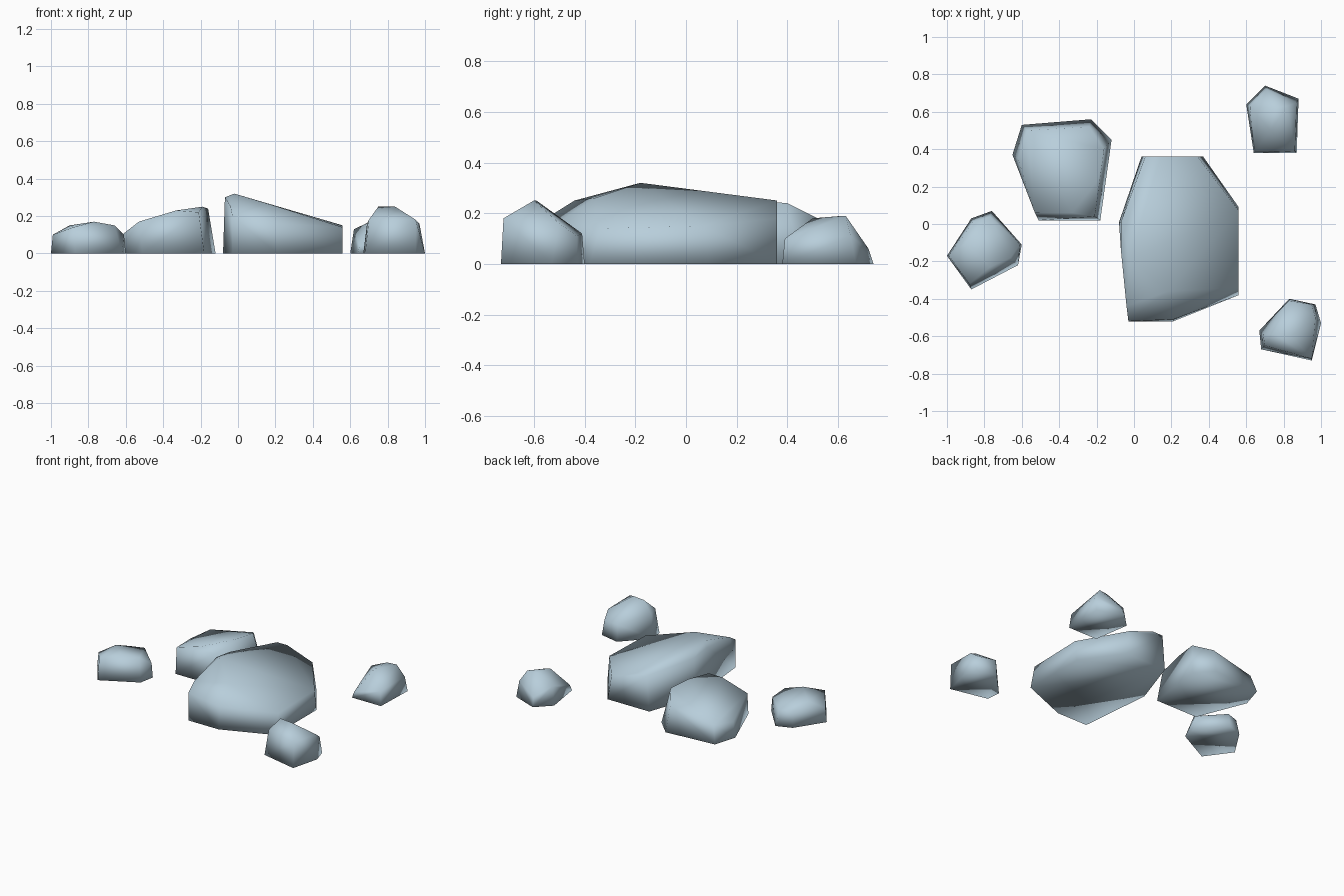
import bpy
import bmesh

default_cube = bpy.data.objects.get("Cube")
if default_cube:
    bpy.data.objects.remove(default_cube, do_unlink=True)

# Single pale stone colour
stone = bpy.data.materials.new("pale_blue_grey_stone")
stone.use_nodes = True
stone_colour = (0.48, 0.62, 0.71, 1)
stone.diffuse_color = stone_colour
stone.node_tree.nodes["Principled BSDF"].inputs["Base Color"].default_value = stone_colour


def make_rock(name, footprint, crown):
    """Wrap a convex stone skin around a ground outline and its crown points."""
    bm = bmesh.new()
    for x, y in footprint:
        bm.verts.new((x, y, 0))
    for point in crown:
        bm.verts.new(point)
    hull = bmesh.ops.convex_hull(bm, input=bm.verts[:], use_existing_faces=False)
    # Drop any points that ended up inside the skin
    inside = [v for v in hull["geom_interior"] if isinstance(v, bmesh.types.BMVert)]
    bmesh.ops.delete(bm, geom=inside, context="VERTS")
    loose = [v for v in bm.verts if not v.link_faces]
    bmesh.ops.delete(bm, geom=loose, context="VERTS")
    bmesh.ops.recalc_face_normals(bm, faces=bm.faces[:])
    for face in bm.faces:
        face.smooth = True

    mesh = bpy.data.meshes.new(name)
    bm.to_mesh(mesh)
    bm.free()
    mesh.materials.append(stone)
    rock = bpy.data.objects.new(name, mesh)
    bpy.context.scene.collection.objects.link(rock)
    return rock


# Large central boulder, tallest along its right flank
make_rock(
    "large_boulder",
    footprint=[(-.03, -.52), (.21, -.52), (.56, -.38), (.56, .09),
               (.37, .36), (.04, .36), (-.08, .01)],
    crown=[(-.03, -.52, .2), (-.04, -.44, .25), (-.02, -.18, .32),
           (-.07, -.14, .3), (-.07, .01, .28), (.06, .36, .25),
           (.14, .36, .25), (.34, .36, .18), (.56, .07, .15),
           (.56, -.34, .14), (.18, -.36, .26), (.21, -.51, .16)],
)

# Medium boulder behind it
make_rock(
    "back_boulder",
    footprint=[(-.65, .37), (-.6, .53), (-.23, .56), (-.12, .45),
               (-.18, .02), (-.51, .02)],
    crown=[(-.53, .06, .17), (-.33, .06, .23), (-.21, .04, .22),
           (-.19, .24, .25), (-.16, .4, .24), (-.24, .52, .18),
           (-.57, .5, .12), (-.62, .35, .1)],
)

# Low stone on the right side
make_rock(
    "side_stone",
    footprint=[(-1, -.17), (-.87, .03), (-.76, .07), (-.6, -.11),
               (-.62, -.22), (-.87, -.35)],
    crown=[(-.99, -.17, .1), (-.88, -.32, .14), (-.77, -.23, .17),
           (-.66, -.18, .15), (-.61, -.11, .1), (-.9, -.1, .15),
           (-.77, .04, .11), (-.86, .01, .11)],
)

# Small stone at the back left
make_rock(
    "back_stone",
    footprint=[(.64, .38), (.87, .38), (.88, .67), (.7, .74), (.6, .64)],
    crown=[(.65, .39, .04), (.86, .39, .1), (.73, .5, .18),
           (.75, .62, .19), (.82, .63, .19), (.87, .65, .11),
           (.62, .63, .13), (.71, .72, .06)],
)

# Small stone at the front left
make_rock(
    "front_stone",
    footprint=[(.67, -.57), (.68, -.67), (.95, -.73), (1, -.53),
               (.97, -.43), (.83, -.4)],
    crown=[(.75, -.59, .25), (.84, -.6, .25), (.7, -.65, .18),
           (.69, -.59, .16), (.95, -.72, .18), (.97, -.5, .16),
           (.95, -.43, .11), (.83, -.41, .12)],
)
